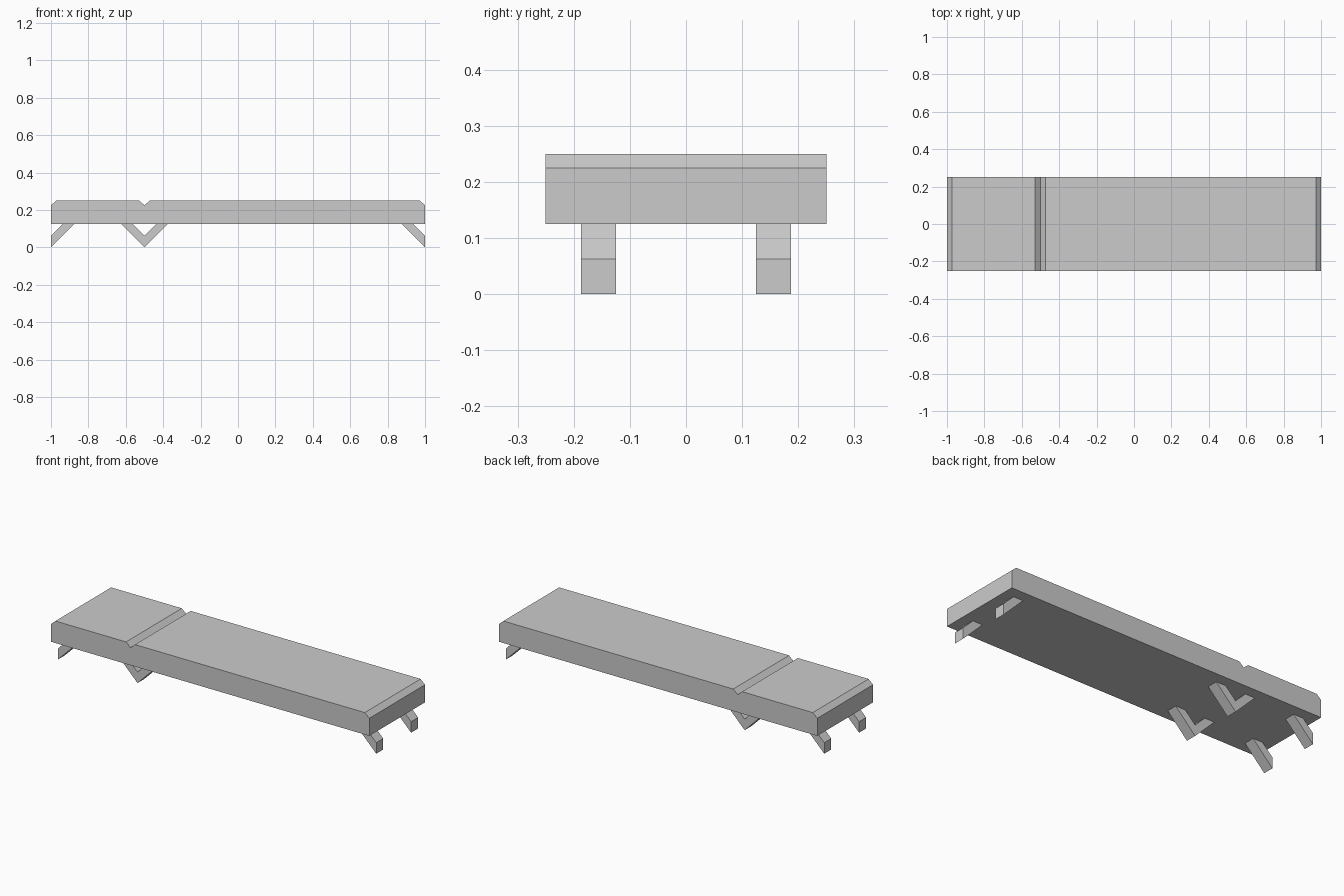
import bpy, bmesh

if "Cube" in bpy.data.objects:
    bpy.data.objects.remove(bpy.data.objects["Cube"])


def extrude_profile(name, points, y0, y1):
    """Extrude an (x, z) outline along y into a closed solid."""
    bm = bmesh.new()
    face = bm.faces.new([bm.verts.new((x, y0, z)) for x, z in points])
    result = bmesh.ops.extrude_face_region(bm, geom=[face])
    moved = [v for v in result["geom"] if isinstance(v, bmesh.types.BMVert)]
    bmesh.ops.translate(bm, verts=moved, vec=(0, y1 - y0, 0))
    bmesh.ops.recalc_face_normals(bm, faces=bm.faces)
    mesh = bpy.data.meshes.new(name)
    bm.to_mesh(mesh)
    bm.free()
    obj = bpy.data.objects.new(name, mesh)
    bpy.context.collection.objects.link(obj)
    return obj


TOP, BASE = 0.25, 0.125        # pad heights
CX, CZ = 0.028, 0.025          # chamfer width and depth
SPLIT = -0.5                   # position of groove and middle legs
LOW = TOP - CZ

# Padded slab with chamfered ends and a V groove
extrude_profile("padded_top", [
    (-1, BASE), (1, BASE), (1, LOW), (1 - CX, TOP),
    (SPLIT + CX, TOP), (SPLIT, LOW), (SPLIT - CX, TOP),
    (-1 + CX, TOP), (-1, LOW)], -0.25, 0.25)

# Slanted end legs and V-shaped middle legs
T = 0.0625                     # leg thickness
legs = {
    "head_leg": [(-1, 0), (-1 + BASE, BASE), (-1 + T, BASE), (-1, T)],
    "foot_leg": [(1, 0), (1, T), (1 - T, BASE), (1 - BASE, BASE)],
    "middle_leg": [(SPLIT, 0), (SPLIT + BASE, BASE), (SPLIT + T, BASE),
                   (SPLIT, T), (SPLIT - T, BASE), (SPLIT - BASE, BASE)],
}
for name, outline in legs.items():
    leg = extrude_profile(name, outline, 0.125, 0.1875)
    mirror = leg.modifiers.new("mirror", 'MIRROR')
    mirror.use_axis = (False, True, False)
    mirror.use_mirror_merge = False
